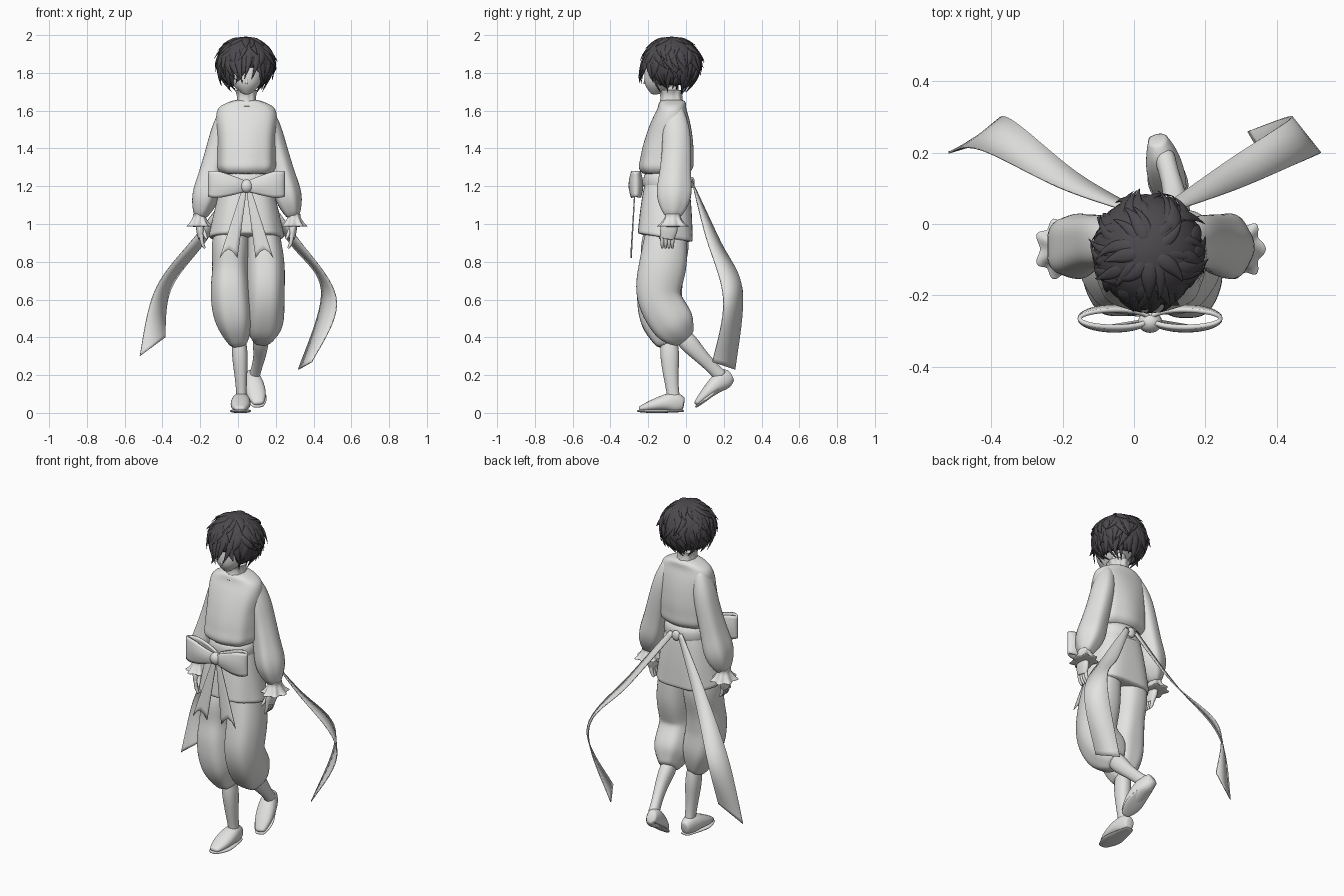
import bpy, bmesh, math, random
from mathutils import Vector

cube = bpy.data.objects.get("Cube")
if cube:
    bpy.data.objects.remove(cube, do_unlink=True)

random.seed(4)
BODY_CENTRE = Vector((.045, 0, 0))
ACROSS = Vector((1, 0, 0))
SIDES = {"right": -1, "left": 1}


def make_material(name, red, green, blue):
    material = bpy.data.materials.new(name)
    material.use_nodes = True
    colour = (red, green, blue, 1)
    material.diffuse_color = colour
    material.node_tree.nodes["Principled BSDF"].inputs["Base Color"].default_value = colour
    return material


PALE = make_material("pale grey", .77, .77, .76)
DARK = make_material("dark hair grey", .075, .068, .075)


def along(values, t):
    """Smooth curve through evenly spaced numbers or points, t from start to end."""
    last = len(values) - 1
    i = min(int(t * last), last - 1)
    f = t * last - i
    before, start = values[max(i - 1, 0)], values[i]
    end, after = values[i + 1], values[min(i + 2, last)]
    leave, arrive = (end - before) / 2, (after - start) / 2
    ease = f * f * (3 - 2 * f)
    return (start + (end - start) * ease + leave * (f * (1 - f) ** 2)
            - arrive * (f * f * (1 - f)))


def finish(bm, name, material=PALE, levels=1, thickness=0):
    bmesh.ops.recalc_face_normals(bm, faces=bm.faces)
    mesh = bpy.data.meshes.new(name)
    bm.to_mesh(mesh)
    bm.free()
    mesh.materials.append(material)
    for polygon in mesh.polygons:
        polygon.use_smooth = True
    part = bpy.data.objects.new(name, mesh)
    part.location = BODY_CENTRE
    bpy.context.collection.objects.link(part)
    if levels:
        smooth = part.modifiers.new("smooth", "SUBSURF")
        smooth.levels = smooth.render_levels = levels
        smooth.boundary_smooth = "PRESERVE_CORNERS"
    if thickness:
        cloth = part.modifiers.new("cloth", "SOLIDIFY")
        cloth.thickness = thickness
        cloth.offset = 0


def connect(bm, rows, closed):
    for row, following in zip(rows, rows[1:]):
        count = len(row)
        for k in range(count if closed else count - 1):
            j = (k + 1) % count
            bm.faces.new((row[k], row[j], following[j], following[k]))


def add_sweep(bm, path, widths, aspect=(1, 1), steps=12, sides=20, ref=None,
              waves=0, ripple=0, shear=0, power=.9):
    """Rounded section along a path; level unless ref turns it across the path."""
    path = [Vector(point) for point in path]
    centres = [along(path, i / steps) for i in range(steps + 1)]
    loops = []
    for i, centre in enumerate(centres):
        t = i / steps
        width = along(widths, t)
        depth = width * along(aspect, t)
        u, v = ACROSS, Vector((0, 1, 0))
        if ref:
            way = (centres[min(i + 1, steps)] - centres[max(i - 1, 0)]).normalized()
            u = (ref - way * way.dot(ref)).normalized()
            v = way.cross(u)
        loop = []
        for k in range(sides):
            angle = math.tau * k / sides
            c, s = math.cos(angle), math.sin(angle)
            fold = 1 + ripple * t * math.cos(waves * angle)
            offset = u * (math.copysign(abs(c) ** power, c) * width * fold)
            offset += v * (math.copysign(abs(s) ** power, s) * depth * fold)
            offset.z += shear * t * offset.y
            loop.append(bm.verts.new(centre + offset))
        loops.append(loop)
    connect(bm, loops, closed=True)
    bm.faces.new(loops[0])
    bm.faces.new(loops[-1])


def sweep(name, path, widths, **options):
    bm = bmesh.new()
    add_sweep(bm, path, widths, **options)
    finish(bm, name)


def column(name, top, bottom, widths, **options):
    """Upright part on the centre line, given by (y, z) ends."""
    sweep(name, [(0, *top), (0, *bottom)], widths, **options)


def strip(name, rails, thickness=.006):
    """Thin cloth spanned between rails of equal length."""
    bm = bmesh.new()
    connect(bm, [[bm.verts.new(p) for p in rail] for rail in rails], closed=False)
    finish(bm, name, thickness=thickness)


def ball(name, centre, size):
    bm = bmesh.new()
    bmesh.ops.create_uvsphere(bm, u_segments=24, v_segments=16, radius=1)
    for vert in bm.verts:
        vert.co = Vector(centre) + vert.co * Vector(size)
    finish(bm, name, levels=0)


def mirrored(points, side):
    return [(side * x, y, z) for x, y, z in points]


# Blouse, collar, sash and tunic
column("blouse", (-.07, 1.66), (-.11, 1.26),
       [.055, .14, .16, .16, .155, .155, .155, .155, .125],
       aspect=[1, .52, .56, .68, .8, .87, .9, .92, .9],
       steps=16, sides=32, waves=8, ripple=.03, power=.8)
column("collar", (-.075, 1.62), (-.08, 1.71), [.065, .052, .05, .06], aspect=[1.2, 1.1],
       sides=40, waves=8, ripple=.08)
column("sash", (-.1, 1.28), (-.1, 1.17), [.12, .14, .14, .12], aspect=[.9, .9])
column("tunic", (-.1, 1.25), (-.11, .92), [.12, .15, .18, .2], aspect=[.9, .75],
       sides=32, waves=6, ripple=.03, shear=-.16, power=.8)

# Sleeves, frilled cuffs and hands
for label, side in SIDES.items():
    arm = [(.1, -.06, 1.62), (.15, -.05, 1.42), (.2, -.06, 1.22), (.25, -.07, 1.03)]
    sweep(label + "_sleeve", mirrored(arm, side), [.03, .055, .06, .066, .072, .03],
          aspect=[1.3, 1.25], ref=ACROSS, sides=30, waves=5, ripple=.06)
    cuff = [(.25, -.07, 1.055), (.252, -.07, .985)]
    sweep(label + "_cuff_frill", mirrored(cuff, side), [.035, .035, .05, .068],
          aspect=[1.2, 1.2], sides=42, waves=7, ripple=.16)
    palm = [(.25, -.08, 1.03), (.24, -.1, .92)]
    sweep(label + "_palm", mirrored(palm, side), [.02, .022, .016],
          aspect=[1.3, 2.1, 2.2], ref=ACROSS)
    bm = bmesh.new()
    digits = [[(.235, -.1, .98), (.21, -.14, .92)]]
    for finger in range(4):
        y = -.126 + finger * .018
        digits.append([(.24, y, .95), (.235, y, .9), (.22, y, .87)])
    for digit in digits:
        add_sweep(bm, mirrored(digit, side), [.012, .011, .006], steps=6, sides=8, ref=ACROSS)
    finish(bm, label + "_fingers")


# Legs: full trousers gathered below the knee, bare shins, flat shoes
def leg(label, thigh, puff, shin, shoe, sole):
    sweep(label + "_trouser", thigh, puff, aspect=[1.3, 1.25, 1.15, 1.25], steps=16,
          sides=30, ref=ACROSS, waves=6, ripple=.04)
    sweep(label + "_shin", shin, [.034, .042, .034, .028, .03], aspect=[1.2, 1.2], ref=ACROSS)
    sweep(label + "_shoe", shoe, [.025, .04, .052, .05, .025],
          aspect=[1.3, 1.3, .9, .6, .5], ref=ACROSS)
    sweep(label + "_sole", sole, [.025, .045, .057, .025], aspect=[.2, .2], ref=ACROSS)


leg("right",
    thigh=[(-.08, -.1, 1), (-.085, -.12, .8), (-.08, -.14, .6), (-.04, -.1, .35)],
    puff=[.08, .1, .095, .105, .1, .04],
    shin=[(-.04, -.09, .4), (-.03, -.08, .2), (-.025, -.06, .04)],
    shoe=[(-.025, -.01, .045), (-.03, -.1, .055), (-.035, -.25, .02)],
    sole=[(-.025, -.01, .01), (-.03, -.13, .01), (-.035, -.26, .01)])
leg("left",
    thigh=[(.085, -.1, 1), (.1, -.12, .8), (.1, -.145, .62), (.09, -.065, .47), (.075, 0, .39)],
    puff=[.08, .1, .1, .1, .045],
    shin=[(.075, -.04, .43), (.07, .07, .31), (.04, .19, .19)],
    shoe=[(.02, .24, .2), (.04, .16, .15), (.065, .05, .045)],
    sole=[(.02, .25, .18), (.045, .14, .1), (.065, .05, .03)])

# Front bow: hollow teardrop loops and forked tails
for label, side in SIDES.items():
    loop_rails = []
    for edge in (-1, -.5, 0, .5, 1):
        rail = []
        for i in range(17):
            turn = math.tau * i / 16
            reach = .1 * (1 - math.cos(turn))
            height = .025 + reach * .33 - .025 * (reach * 5) ** 6
            belly = .035 - .012 * edge * edge
            rail.append((side * reach, -.265 - belly * math.sin(turn),
                         1.2 + reach * .06 + edge * height))
        loop_rails.append(rail)
    strip(label + "_bow_loop", loop_rails, thickness=.012)
    tail_rails = []
    for edge in (-1, 0, 1):
        drop = .37 if edge else .3
        tail_rails.append([(side * (.01 + .085 * t) + edge * (.012 + .035 * t),
                            -.27 - .02 * t, 1.19 - drop * t)
                           for t in (i / 6 for i in range(7))])
    strip(label + "_bow_tail", tail_rails)
ball("bow_knot", (0, -.275, 1.2), (.034, .03, .036))


# Long ribbons flying from a knot at the back
def flying_ribbon(name, back_edge, front_edge):
    strip(name, [[along([Vector(p) for p in edge], i / 16) for i in range(17)]
                 for edge in (back_edge, front_edge)])


flying_ribbon("right_back_ribbon",
              [(-.01, .03, 1.23), (-.2, .14, .93), (-.4, .3, .66), (-.43, .24, .4)],
              [(-.04, .03, 1.24), (-.25, .1, .96), (-.48, .21, .66), (-.565, .2, .3)])
flying_ribbon("left_back_ribbon",
              [(.01, .03, 1.23), (.22, .18, .91), (.4, .3, .65), (.275, .26, .23)],
              [(.04, .03, 1.24), (.25, .1, .95), (.48, .2, .6), (.345, .14, .27)])
ball("back_knot", (0, .03, 1.22), (.026, .016, .03))

# Head and neck
sweep("head", [(0, -.165, 1.685), (0, -.13, 1.75), (0, -.085, 1.87), (0, -.08, 1.95)],
      [.015, .083, .11, .04], aspect=[1.1, 1.1], power=1)
column("neck", (-.08, 1.62), (-.09, 1.77), [.04, .04], aspect=[1.2, 1.2])
column("nose", (-.21, 1.78), (-.22, 1.74), [.004, .008, .005], sides=8)

# Hair cap, open over the face
SKULL, SIZE = Vector((-.005, -.075, 1.85)), Vector((.148, .152, .138))
cap = bmesh.new()
bmesh.ops.create_uvsphere(cap, u_segments=32, v_segments=20, radius=1)
opening = []
for face in cap.faces:
    x, y, z = face.calc_center_median()
    over_face = y < -.3 and z < -.2 and abs(x) < .5
    if z < -.85 or over_face:
        opening.append(face)
bmesh.ops.delete(cap, geom=opening, context="FACES")
for vert in cap.verts:
    vert.co = SKULL + vert.co * SIZE
finish(cap, "hair_cap", DARK, levels=0, thickness=.008)

# Tousled locks in overlapping layers, swept forward as a fringe above the face
locks = bmesh.new()
for layer in range(5):
    count = 13 + 4 * layer
    top, bottom = 80 - 23 * layer, 32 - 24 * layer
    for n in range(count):
        angle = math.tau * (n + random.uniform(-.4, .4)) / count
        low = bottom + random.uniform(-9, 9)
        twist = random.uniform(-.5, .5)
        flick = random.uniform(0, .1 + .035 * layer)
        width = random.uniform(.017, .03)
        if math.sin(angle) < -.86 and layer > 1:
            if top < 0:
                continue
            low = random.uniform(-38, -20)
            flick = -low / 100
            twist *= .6
        path = []
        for t in (i / 5 for i in range(6)):
            lift = math.radians(top + (low - top) * t)
            turn = angle + twist * t * t
            way = Vector((math.cos(turn) * math.cos(lift),
                          math.sin(turn) * math.cos(lift), math.sin(lift)))
            path.append(SKULL + way * SIZE * (.97 + .07 * t + flick * t ** 3))
        tangent = Vector((-math.sin(angle), math.cos(angle), 0))
        add_sweep(locks, path, [width * .7, width, width * .6, width * .04],
                  aspect=[.45, .5], steps=6, sides=6, ref=tangent, power=1)
finish(locks, "hair_locks", DARK)
